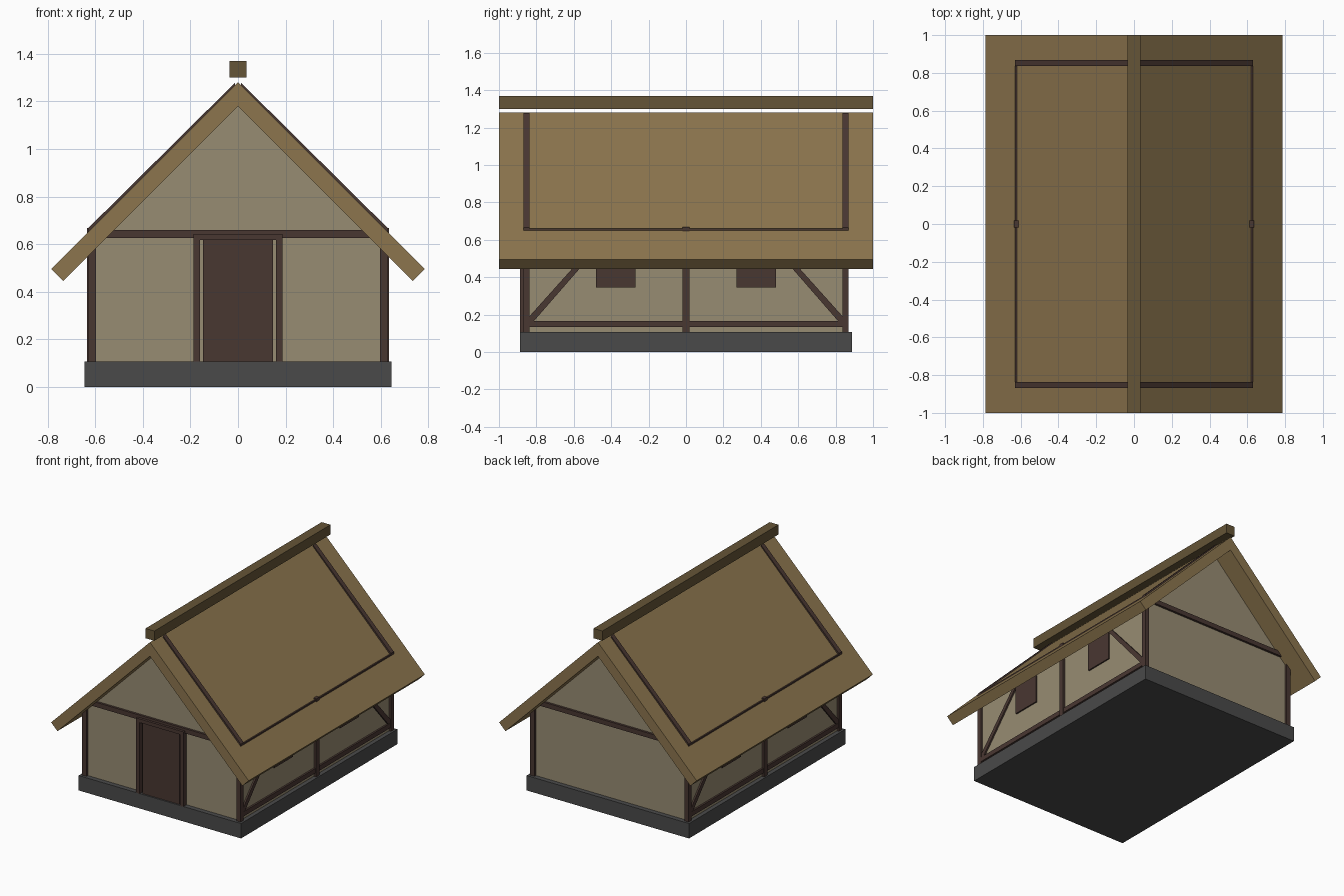
import bpy, bmesh
from mathutils import Vector

if "Cube" in bpy.data.objects:
    bpy.data.objects.remove(bpy.data.objects["Cube"])


def material(name, rgb):
    m = bpy.data.materials.new(name)
    m.diffuse_color = (*rgb, 1)
    m.use_nodes = True
    m.node_tree.nodes["Principled BSDF"].inputs["Base Color"].default_value = m.diffuse_color
    return m


STONE = material("dark stone", (0.068, 0.068, 0.068))
PLASTER = material("plaster", (0.312, 0.262, 0.17))
TIMBER = material("dark timber", (0.066, 0.038, 0.031))
THATCH = material("thatch", (0.262, 0.178, 0.076))
RIDGE = material("ridge thatch", (0.13, 0.09, 0.038))


def prism(name, profile, axis, a, b, mat, mirror=(False, False)):
    """Extrude a 2D profile along x (profile in y,z) or y (profile in x,z)."""
    bm = bmesh.new()
    pt = (lambda p: (a, *p)) if axis == "x" else (lambda p: (p[0], a, p[1]))
    face = bm.faces.new([bm.verts.new(pt(p)) for p in profile])
    out = bmesh.ops.extrude_face_region(bm, geom=[face])
    move = Vector((b - a, 0, 0)) if axis == "x" else Vector((0, b - a, 0))
    verts = [v for v in out["geom"] if isinstance(v, bmesh.types.BMVert)]
    bmesh.ops.translate(bm, verts=verts, vec=move)
    bmesh.ops.recalc_face_normals(bm, faces=bm.faces)
    mesh = bpy.data.meshes.new(name)
    bm.to_mesh(mesh)
    bm.free()
    mesh.materials.append(mat)
    ob = bpy.data.objects.new(name, mesh)
    bpy.context.collection.objects.link(ob)
    if any(mirror):
        mod = ob.modifiers.new("Mirror", "MIRROR")
        mod.use_axis = (mirror[0], mirror[1], False)
        mod.use_mirror_merge = False
    return ob


def box(name, x, y, z, mat, mirror=(False, False)):
    profile = [(x[0], z[0]), (x[1], z[0]), (x[1], z[1]), (x[0], z[1])]
    return prism(name, profile, "y", y[0], y[1], mat, mirror)


BOTH, SIDES, ENDS = (True, True), (True, False), (False, True)

# Stone base and plastered body with gables
box("foundation", (-0.645, 0.645), (-0.887, 0.887), (0, 0.107), STONE)
prism("plaster_walls",
      [(-0.615, 0.1), (0.615, 0.1), (0.615, 0.62), (0, 1.225), (-0.615, 0.62)],
      "y", -0.853, 0.853, PLASTER)

# Timber frame
box("corner_post", (0.597, 0.63), (0.836, 0.869), (0.1, 0.663), TIMBER, BOTH)
box("middle_post", (0.6, 0.634), (-0.018, 0.018), (0.1, 0.668), TIMBER, SIDES)
box("sill_beam", (0.6, 0.628), (-0.837, 0.837), (0.133, 0.167), TIMBER, SIDES)
box("wall_plate", (0.597, 0.63), (-0.837, 0.837), (0.626, 0.66), TIMBER, SIDES)
box("tie_beam", (-0.598, 0.598), (0.836, 0.869), (0.626, 0.66), TIMBER, ENDS)
prism("gable_rafter", [(0.63, 0.62), (0.63, 0.667), (0.012, 1.279), (0.012, 1.235)],
      "y", 0.836, 0.869, TIMBER, BOTH)
prism("corner_brace", [(0.838, 0.16), (0.838, 0.19), (0.515, 0.55), (0.478, 0.55), (0.818, 0.16)],
      "x", 0.6, 0.626, TIMBER, BOTH)

# Side windows
box("window_shutter", (0.6, 0.625), (0.27, 0.48), (0.345, 0.548), TIMBER, BOTH)

# Front door and frame
box("door", (-0.147, 0.147), (-0.876, -0.84), (0.1, 0.617), TIMBER)
box("door_jamb", (0.16, 0.188), (-0.887, -0.84), (0.1, 0.617), TIMBER, SIDES)
box("door_lintel", (-0.188, 0.188), (-0.887, -0.84), (0.617, 0.643), TIMBER)

# Roof slopes and floating ridge cap
prism("roof_slope", [(0, 1.18), (0, 1.28), (0.785, 0.495), (0.735, 0.445)],
      "y", -1, 1, THATCH, SIDES)
box("ridge_cap", (-0.035, 0.035), (-1, 1), (1.3, 1.37), RIDGE)
